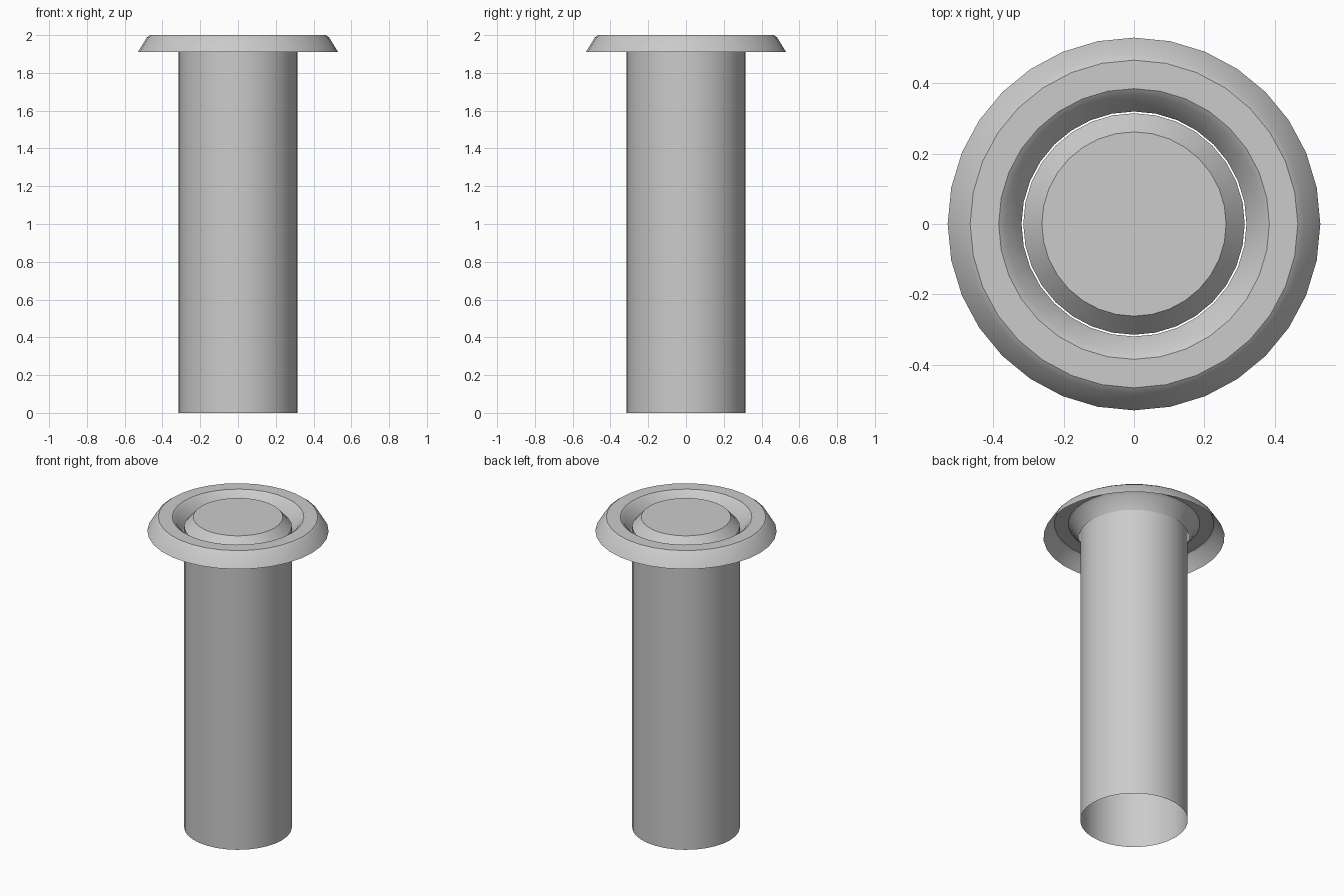
import bpy, bmesh, math

if "Cube" in bpy.data.objects:
    bpy.data.objects.remove(bpy.data.objects["Cube"])

SIDES = 32


def lathe(name, profile, cap_top=False):
    """Spin an (r, z) profile around z into an open shell."""
    bm = bmesh.new()
    rings = []
    for r, z in profile:
        rings.append([bm.verts.new((r * math.cos(2 * math.pi * i / SIDES),
                                    r * math.sin(2 * math.pi * i / SIDES), z))
                      for i in range(SIDES)])
    for a, b in zip(rings, rings[1:]):
        for i in range(SIDES):
            j = (i + 1) % SIDES
            bm.faces.new((a[i], a[j], b[j], b[i]))
    if cap_top:
        bm.faces.new(rings[-1])
    mesh = bpy.data.meshes.new(name)
    bm.to_mesh(mesh)
    bm.free()
    obj = bpy.data.objects.new(name, mesh)
    bpy.context.collection.objects.link(obj)
    bpy.ops.object.select_all(action='DESELECT')
    obj.select_set(True)
    bpy.context.view_layer.objects.active = obj
    bpy.ops.object.shade_smooth_by_angle(angle=math.radians(30))
    return obj


# Post: hollow shell, open below, with sloped shoulder and flat top
lathe("post", [(0.315, 0.0), (0.315, 1.94), (0.262, 2.0)], cap_top=True)

# Collar: bevelled ring shell, open underneath, with a small gap to the post
lathe("collar_ring", [(0.53, 1.91), (0.483, 1.987), (0.466, 2.0),
                      (0.385, 2.0), (0.367, 1.987), (0.32, 1.91)])
